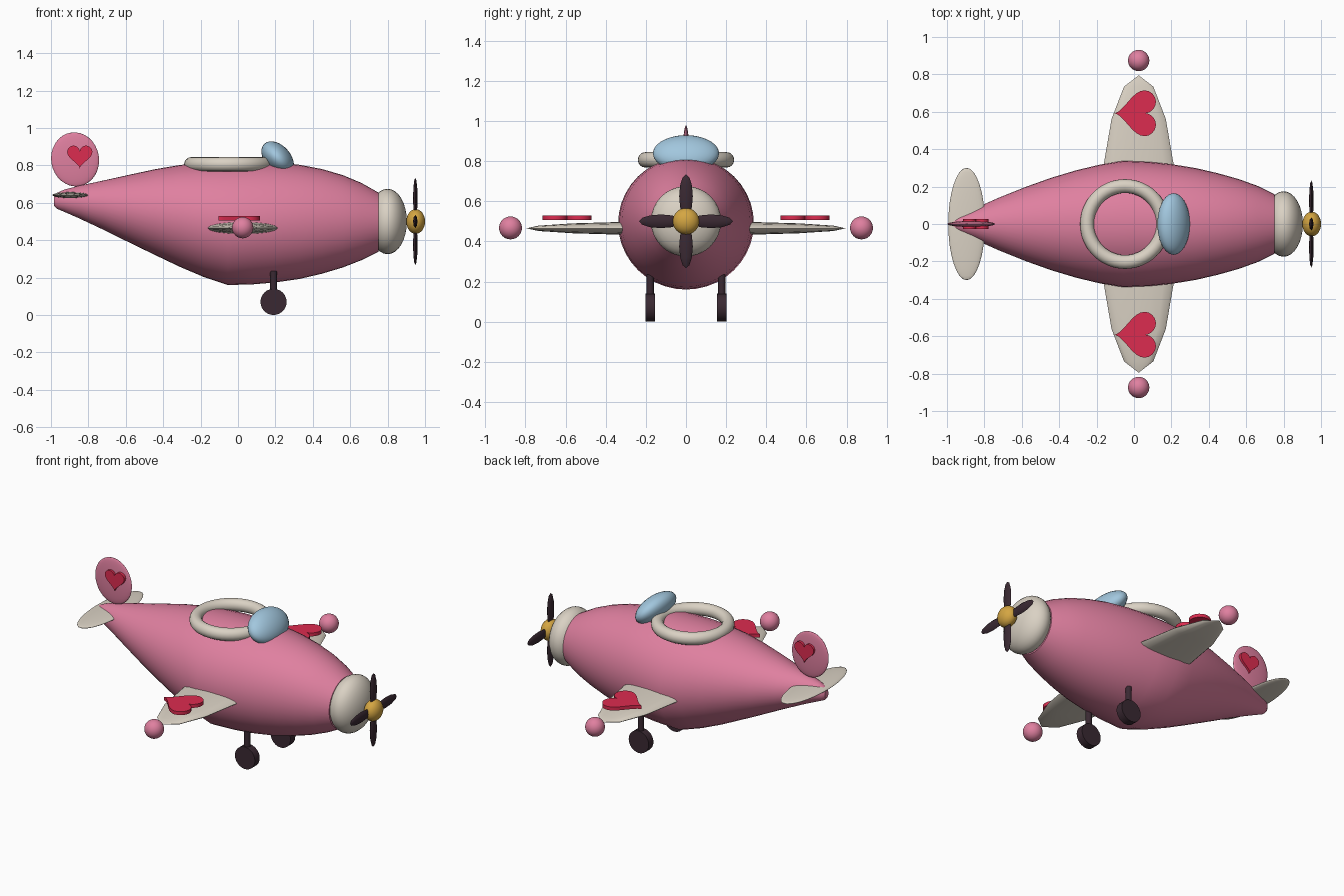
import bpy, bmesh, math
from mathutils import Matrix, Vector

if "Cube" in bpy.data.objects:
    bpy.data.objects.remove(bpy.data.objects["Cube"])


def mat(name, rgb):
    m = bpy.data.materials.new(name)
    m.diffuse_color = (*rgb, 1)
    m.use_nodes = True
    m.node_tree.nodes["Principled BSDF"].inputs["Base Color"].default_value = m.diffuse_color
    return m


PINK = mat("pink paint", (0.74, 0.215, 0.35))
CREAM = mat("cream", (0.70, 0.64, 0.55))
GLASS = mat("pale blue", (0.36, 0.57, 0.73))
RED = mat("heart red", (0.72, 0.025, 0.08))
DARK = mat("dark plum", (0.042, 0.022, 0.032))
GOLD = mat("gold", (0.66, 0.38, 0.055))


def finish(name, bm, material, smooth=40):
    bmesh.ops.recalc_face_normals(bm, faces=bm.faces)
    me = bpy.data.meshes.new(name)
    bm.to_mesh(me)
    bm.free()
    ob = bpy.data.objects.new(name, me)
    bpy.context.collection.objects.link(ob)
    me.materials.append(material)
    bpy.ops.object.select_all(action='DESELECT')
    ob.select_set(True)
    bpy.context.view_layer.objects.active = ob
    if smooth:
        bpy.ops.object.shade_smooth_by_angle(angle=math.radians(smooth))
    return ob


def ellipsoid(name, loc, radii, material, segs=32, rings=16, pole=None, tilt=0, smooth=60):
    """Scaled sphere; pole='Y' puts the poles on y, 'X' on x; tilt turns about y."""
    bm = bmesh.new()
    bmesh.ops.create_uvsphere(bm, u_segments=segs, v_segments=rings, radius=1)
    m = Matrix.Translation(loc) @ Matrix.Rotation(math.radians(tilt), 4, 'Y')
    m = m @ Matrix.Diagonal((*radii, 1))
    if pole:
        m = m @ Matrix.Rotation(math.pi / 2, 4, 'X' if pole == 'Y' else 'Y')
    bm.transform(m)
    return finish(name, bm, material, smooth)


def cylinder(name, loc, r, depth, material, rot=Matrix(), segs=24):
    bm = bmesh.new()
    bmesh.ops.create_cone(bm, cap_ends=True, segments=segs, radius1=r, radius2=r, depth=depth)
    bm.transform(Matrix.Translation(loc) @ rot)
    return finish(name, bm, material)


def heart(name, centre, u, v, width, height, depth):
    """Extruded heart: u is the width direction, v points from tip to lobes."""
    u, v = Vector(u), Vector(v)
    n = u.cross(v)
    bm = bmesh.new()
    loops = []
    for side in (-1, 1):
        loop = []
        for i in range(40):
            t = 2 * math.pi * i / 40
            hx = math.sin(t) ** 3
            hy = (13 * math.cos(t) - 5 * math.cos(2 * t) - 2 * math.cos(3 * t)
                  - math.cos(4 * t) + 2.5) / 14.5
            loop.append(bm.verts.new(Vector(centre) + u * hx * width / 2
                                     + v * hy * height / 2 + n * side * depth / 2))
        loops.append(loop)
        bm.faces.new(loop)
    for i in range(40):
        j = (i + 1) % 40
        bm.faces.new((loops[0][i], loops[0][j], loops[1][j], loops[1][i]))
    return finish(name, bm, RED)


# Fuselage: stations of (x, top z, bottom z, half width)
stations = [
    (-0.985, 0.635, 0.585, 0.018), (-0.97, 0.652, 0.569, 0.034), (-0.93, 0.670, 0.552, 0.052),
    (-0.85, 0.691, 0.517, 0.084), (-0.72, 0.719, 0.456, 0.142), (-0.58, 0.750, 0.387, 0.198),
    (-0.44, 0.780, 0.319, 0.248), (-0.31, 0.802, 0.257, 0.287), (-0.18, 0.815, 0.202, 0.318),
    (-0.055, 0.820, 0.160, 0.338), (0.08, 0.821, 0.164, 0.332), (0.20, 0.817, 0.174, 0.320),
    (0.33, 0.803, 0.193, 0.299), (0.45, 0.780, 0.221, 0.271), (0.56, 0.748, 0.254, 0.240),
    (0.66, 0.706, 0.293, 0.204), (0.75, 0.655, 0.338, 0.160)]
bm = bmesh.new()
N = 40
hull = []
for x, top, bot, w in stations:
    c, r = (top + bot) / 2, (top - bot) / 2
    hull.append([bm.verts.new((x, w * math.cos(2 * math.pi * i / N),
                               c + r * math.sin(2 * math.pi * i / N))) for i in range(N)])
for a, b in zip(hull, hull[1:]):
    for i in range(N):
        j = (i + 1) % N
        bm.faces.new((a[i], a[j], b[j], b[i]))
bm.faces.new(hull[0])
bm.faces.new(hull[-1])
finish("fuselage", bm, PINK)

# Nose and propeller
ellipsoid("nose_cowl", (0.80, 0, 0.5), (0.103, 0.175, 0.175), CREAM, pole='X')
ellipsoid("propeller_hub", (0.95, 0, 0.5), (0.05, 0.066, 0.066), GOLD, pole='X')
for k in range(4):
    blade = ellipsoid("propeller_blade", (0, 0, 0.125), (0.012, 0.034, 0.108), DARK, segs=8, rings=6)
    blade.data.transform(Matrix.Translation((0.948, 0, 0.5)) @ Matrix.Rotation(k * math.pi / 2, 4, 'X'))

# Cockpit rim
bm = bmesh.new()
M, K = 48, 16
grid = []
for i in range(M):
    a = 2 * math.pi * i / M
    row = []
    for j in range(K):
        b = 2 * math.pi * j / K
        r = 0.203 + 0.037 * math.cos(b)
        row.append(bm.verts.new((-0.048 + r * math.cos(a), r * math.sin(a), 0.806 + 0.038 * math.sin(b))))
    grid.append(row)
for i in range(M):
    for j in range(K):
        p, q = (i + 1) % M, (j + 1) % K
        bm.faces.new((grid[i][j], grid[p][j], grid[p][q], grid[i][q]))
finish("cockpit_rim", bm, CREAM, 60)

# Windshield leaning back
ellipsoid("windshield", (0.212, 0, 0.838), (0.069, 0.165, 0.105), GLASS, tilt=-42)

# Wing spans through the fuselage, tailplane through the tail
ellipsoid("wing", (0.025, 0, 0.465), (0.205, 0.795, 0.035), CREAM, 16, 8, pole='Y')
ellipsoid("tailplane", (-0.895, 0, 0.641), (0.098, 0.30, 0.016), CREAM, 24, 16, pole='Y')

# Tail fin with a heart showing on both sides
ellipsoid("tail_fin", (-0.871, 0, 0.832), (0.128, 0.016, 0.145), PINK, tilt=-9)
heart("fin_heart", (-0.846, 0, 0.845), (1, 0, 0), (0, 0, 1), 0.135, 0.122, 0.056)

# Paired parts
for s in (-1, 1):
    ellipsoid("wingtip_ball", (0.025, s * 0.874, 0.467), (0.057,) * 3, PINK)
    heart("wing_heart", (0.007, s * 0.592, 0.517), (0, 1, 0), (1, 0, 0), 0.245, 0.222, 0.022)
    cylinder("gear_strut", (0.19, s * 0.178, 0.16), 0.018, 0.15, DARK, segs=16)
    cylinder("wheel", (0.19, s * 0.178, 0.07), 0.07, 0.048, DARK, Matrix.Rotation(math.pi / 2, 4, 'X'))
